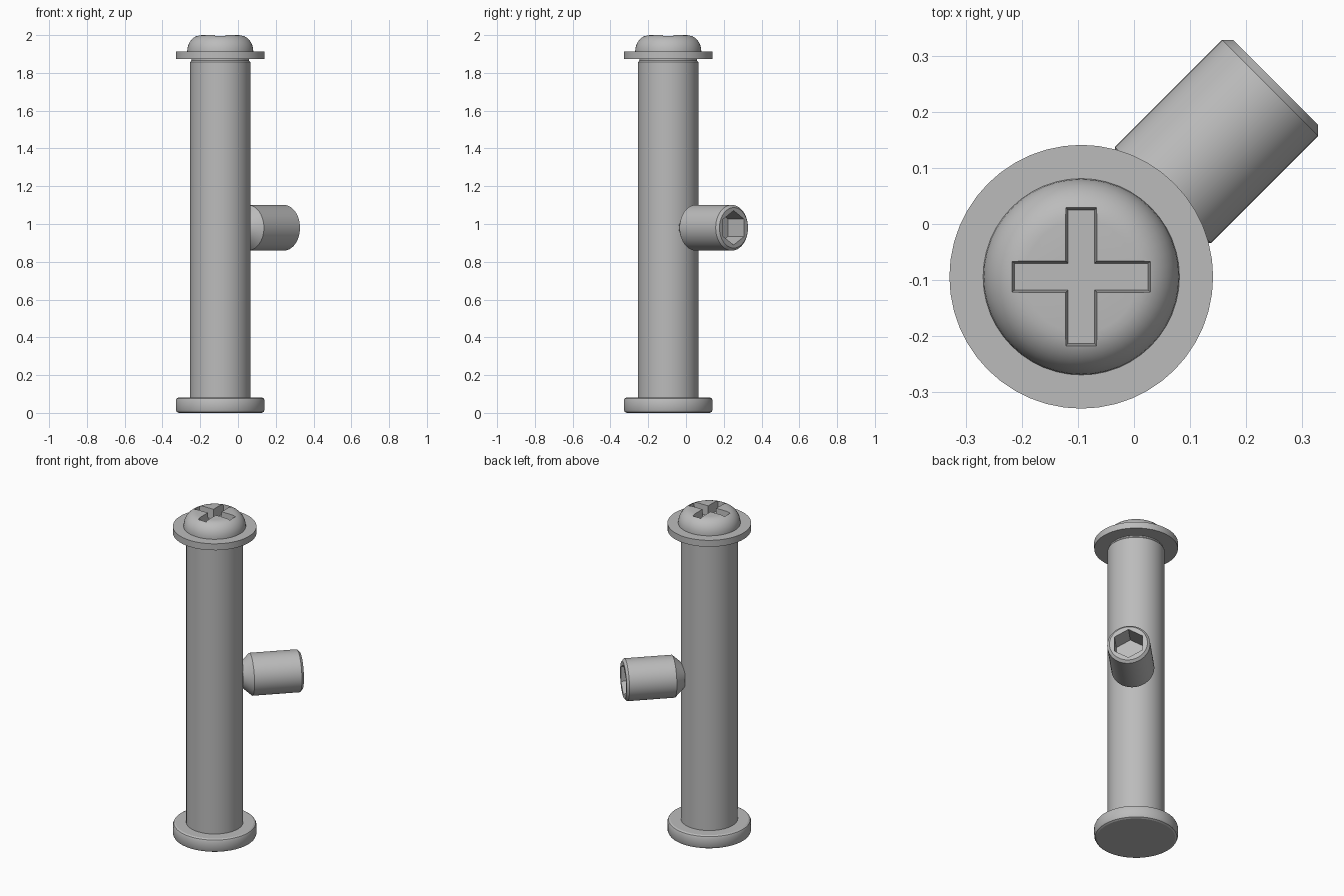
import bpy, bmesh
from math import pi, cos, sin, radians
from mathutils import Matrix, Vector

cube = bpy.data.objects.get("Cube")
if cube:
    bpy.data.objects.remove(cube, do_unlink=True)

AXIS = Vector((-0.094, -0.094, 0))   # centre line of the post
SCREW_Z = 0.98

steel = bpy.data.materials.new("grey_steel")
steel.use_nodes = True
steel.diffuse_color = (0.5, 0.5, 0.5, 1)
steel.node_tree.nodes["Principled BSDF"].inputs["Base Color"].default_value = (0.5, 0.5, 0.5, 1)


def loft(name, rings, matrix):
    """Closed solid through a stack of equal-length point rings."""
    bm = bmesh.new()
    loops = [[bm.verts.new(p) for p in ring] for ring in rings]
    n = len(loops[0])
    for a, b in zip(loops, loops[1:]):
        for i in range(n):
            j = (i + 1) % n
            bm.faces.new((a[i], a[j], b[j], b[i]))
    bm.faces.new(loops[0][::-1])
    bm.faces.new(loops[-1])
    bmesh.ops.recalc_face_normals(bm, faces=bm.faces)
    mesh = bpy.data.meshes.new(name)
    bm.to_mesh(mesh)
    bm.free()
    mesh.materials.append(steel)
    ob = bpy.data.objects.new(name, mesh)
    ob.matrix_world = matrix
    bpy.context.collection.objects.link(ob)
    return ob


def circle(r, z, n, turn=0.0):
    return [(r * cos(turn + 2 * pi * i / n), r * sin(turn + 2 * pi * i / n), z) for i in range(n)]


def lathe(name, profile, matrix, n=48):
    return loft(name, [circle(r, z, n) for r, z in profile], matrix)


def cross(length, width, z):
    pts = []
    for k in range(4):
        c, s = (1, 0, -1, 0)[k], (0, 1, 0, -1)[k]
        for x, y in ((length, -width), (length, width), (width, width)):
            pts.append((c * x - s * y, s * x + c * y, z))
    return pts


def activate(ob):
    bpy.ops.object.select_all(action="DESELECT")
    ob.select_set(True)
    bpy.context.view_layer.objects.active = ob


def cut(ob, cutter):
    mod = ob.modifiers.new("recess", "BOOLEAN")
    mod.operation = "DIFFERENCE"
    mod.solver = "EXACT"
    mod.object = cutter
    bpy.context.view_layer.update()
    activate(ob)
    bpy.ops.object.modifier_apply(modifier=mod.name)
    bpy.data.objects.remove(cutter, do_unlink=True)


post = Matrix.Translation(AXIS)

# Post with chamfered upper edge, and its rounded foot
shaft = lathe("shaft", [(0.16, 0.07), (0.16, 1.857), (0.152, 1.866), (0.152, 1.88)], post)
foot = lathe("foot_flange", [(0.22, 0), (0.23, 0.005), (0.235, 0.016),
                             (0.235, 0.066), (0.23, 0.077), (0.22, 0.082)], post)

# Washer and domed head with a cross recess
washer = lathe("washer", [(0.235, 1.874), (0.235, 1.914)], post)
dome = [(0.1 + 0.075 * cos(t * pi / 16), 1.915 + 0.085 * sin(t * pi / 16)) for t in range(9)]
head = lathe("domed_head", [(0.175, 1.905)] + dome, post)
cut(head, loft("cross_cutter", [cross(0.119, 0.024, 1.94), cross(0.125, 0.029, 2.02)], post))

# Side set screw pointing diagonally outwards, with a hexagonal socket
side = (Matrix.Translation(AXIS + Vector((0, 0, SCREW_Z)))
        @ Matrix.Rotation(radians(45), 4, "Z") @ Matrix.Rotation(radians(90), 4, "Y"))
screw = lathe("set_screw", [(0.07, 0.15), (0.121, 0.206), (0.121, 0.476), (0.107, 0.49)], side)
cut(screw, loft("hex_cutter", [circle(0.091, z, 6) for z in (0.37, 0.52)], side))

for ob in (shaft, foot, washer, head, screw):
    activate(ob)
    bpy.ops.object.shade_smooth_by_angle(angle=radians(25))
